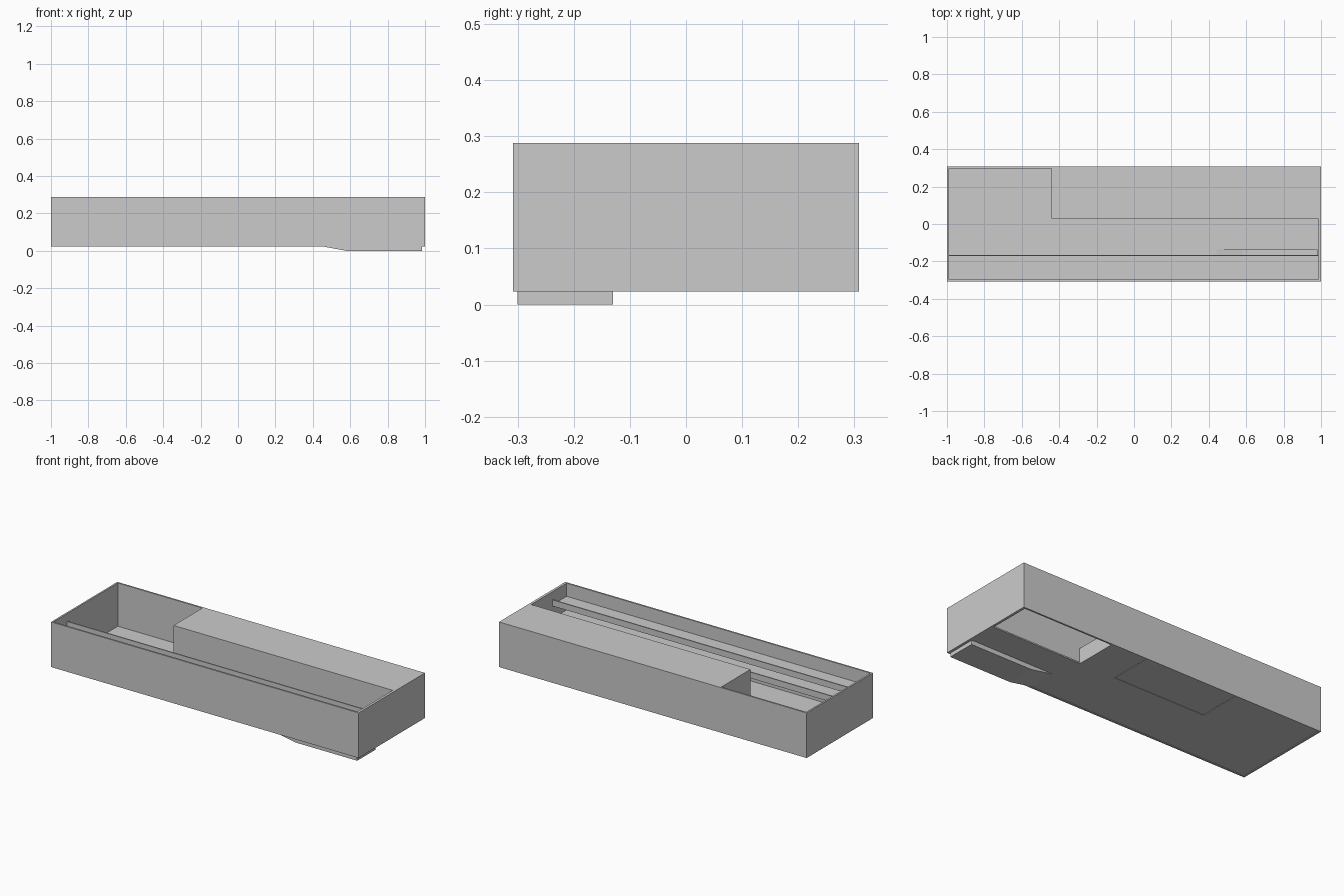
import bpy, bmesh

if "Cube" in bpy.data.objects:
    bpy.data.objects.remove(bpy.data.objects["Cube"])

Z0, Z1 = 0.023, 0.288          # body bottom and top
X0, X1 = -0.99, 0.985          # inner faces of the end walls
Y0, Y1 = -0.298, 0.298         # inner faces of the long walls


def build(name, parts):
    """Join prisms: each part is (xz profile, y start, y end)."""
    bm = bmesh.new()
    for prof, ya, yb in parts:
        a = [bm.verts.new((x, ya, z)) for x, z in prof]
        b = [bm.verts.new((x, yb, z)) for x, z in prof]
        bm.faces.new(a)
        bm.faces.new(b[::-1])
        n = len(prof)
        for i in range(n):
            j = (i + 1) % n
            bm.faces.new((a[j], a[i], b[i], b[j]))
    bmesh.ops.recalc_face_normals(bm, faces=bm.faces)
    me = bpy.data.meshes.new(name)
    bm.to_mesh(me)
    bm.free()
    ob = bpy.data.objects.new(name, me)
    bpy.context.collection.objects.link(ob)
    return ob


def box(x0, x1, y0, y1, z0, z1):
    return ([(x0, z0), (x1, z0), (x1, z1), (x0, z1)], y0, y1)


# Outer walls
build("outer_walls", [
    box(-1, 1, -0.308, Y0, Z0, Z1),
    box(-1, 1, Y1, 0.308, Z0, Z1),
    box(-1, X0, Y0, Y1, Z0, Z1),
    box(X1, 1, Y0, Y1, Z0, Z1),
])

# Hollow raised compartment: top plate and two inner walls
build("compartment_shell", [
    box(-0.44, X1, 0.03, Y1, Z1 - 0.008, Z1),
    box(-0.44, X1, 0.03, 0.038, 0.034, Z1 - 0.008),
    box(-0.44, -0.432, 0.038, Y1, 0.034, Z1 - 0.008),
])

# Floor, leaving out the ramp well, the rear hole and the hatch
FB, FT = 0.026, 0.034
build("floor", [
    box(X0, 0.44, Y0, 0.045, FB, FT),
    box(0.44, X1, -0.13, 0.045, FB, FT),
    box(X0, -0.43, 0.045, Y1, FB, FT),
    box(0.17, 0.40, 0.045, Y1, FB, FT),
])
build("floor_hatch", [box(-0.427, 0.167, 0.048, Y1 - 0.003, FB, FT)])

# Low partition at the edge of the rear floor hole
build("low_partition", [box(0.392, 0.40, 0.038, Y1, FT, 0.117)])

# Sunken ramp well below the floor
t = 0.006
well = [(0.44, FB), (0.58, 0), (X1, 0), (X1, t), (0.58, t), (0.44, FT)]
side = [(0.44, FB), (0.58, 0), (X1, 0), (X1, FT), (0.44, FT)]
build("ramp_well", [
    (well, Y0, -0.136),
    (side, -0.136, -0.13),
    box(X1 - t, X1, Y0, -0.136, t, FT),
    (side, Y0 - 0.002, Y0 + 0.002),
])

# Two long front shelves with upright lips
for name, z in (("lower_shelf", 0.125), ("upper_shelf", 0.205)):
    build(name, [
        box(X0, X1, Y0, -0.172, z, z + 0.006),
        box(X0, X1, -0.172, -0.165, z, z + 0.036),
    ])
